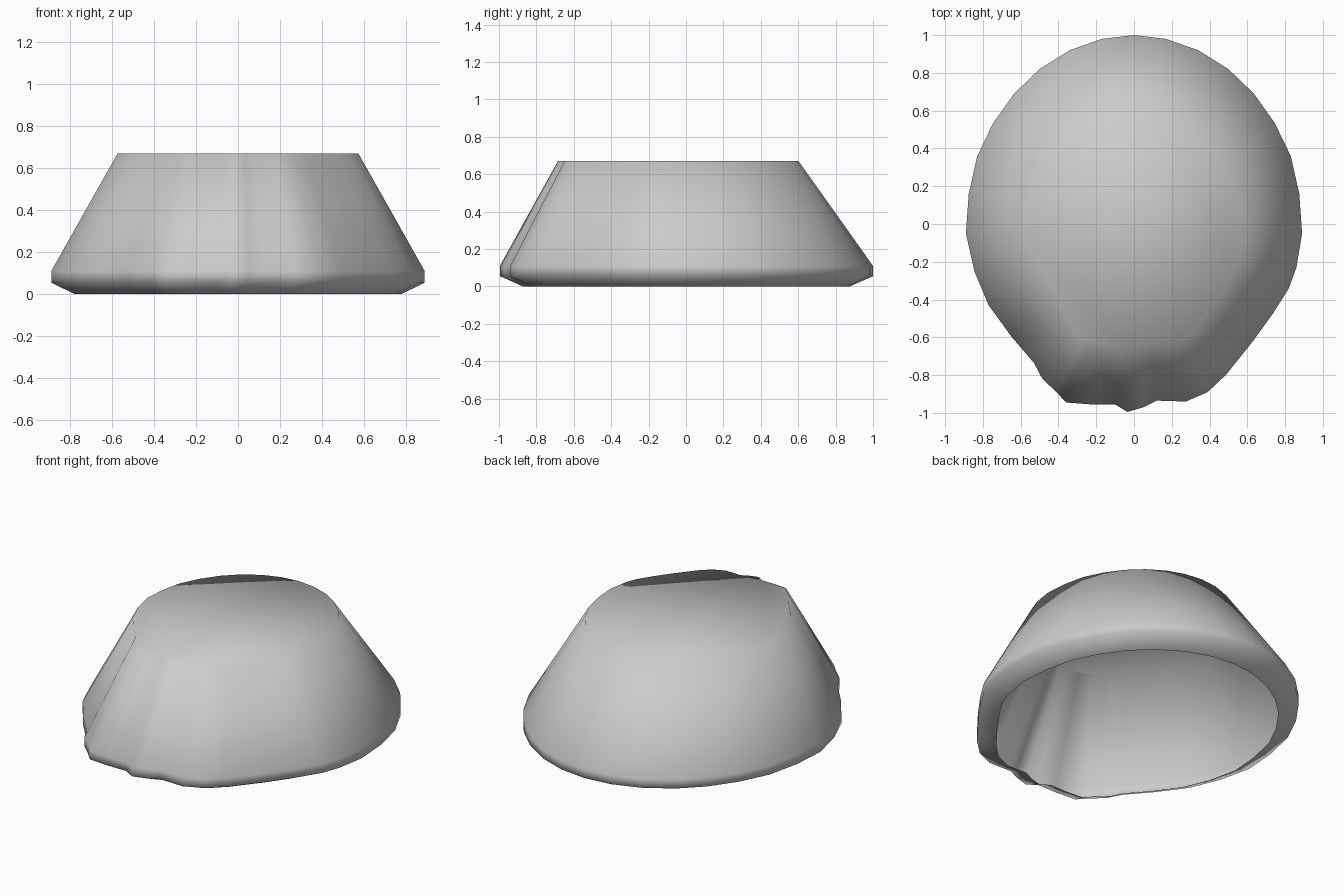
import bpy, bmesh

# Outline seen from above: mirrored rounded back, irregular folded front
back = [(0.17, 0.98), (0.34, 0.92), (0.50, 0.82), (0.635, 0.69),
        (0.745, 0.535), (0.83, 0.36), (0.875, 0.16), (0.89, -0.05)]
front = [(0.86, -0.23), (0.82, -0.34), (0.735, -0.475), (0.63, -0.62),
         (0.49, -0.795), (0.39, -0.89), (0.275, -0.94), (0.12, -0.935),
         (0.05, -0.97), (-0.035, -0.995), (-0.10, -0.955), (-0.23, -0.955),
         (-0.36, -0.945), (-0.41, -0.89), (-0.485, -0.82), (-0.53, -0.735),
         (-0.65, -0.595), (-0.77, -0.43), (-0.845, -0.25)]
outline = [(0, 1)] + back + front + [(-x, y) for x, y in reversed(back)]

# Cross-section levels: height, outline scale, shift in y
levels = [(0.0, 0.876, 0.0), (0.055, 1.0, 0.0), (0.11, 1.0, 0.0), (0.67, 0.645, -0.043)]

# Open-bottomed shell with a flat top
bm = bmesh.new()
rings = [[bm.verts.new((x * s, y * s + dy, z)) for x, y in outline] for z, s, dy in levels]
n = len(outline)
for low, high in zip(rings, rings[1:]):
    for i in range(n):
        j = (i + 1) % n
        bm.faces.new((low[j], low[i], high[i], high[j]))
bm.faces.new(list(reversed(rings[-1])))
for f in bm.faces:
    f.smooth = True

mesh = bpy.data.meshes.new("shell")
bm.to_mesh(mesh)
bm.free()
bpy.context.collection.objects.link(bpy.data.objects.new("shell", mesh))
